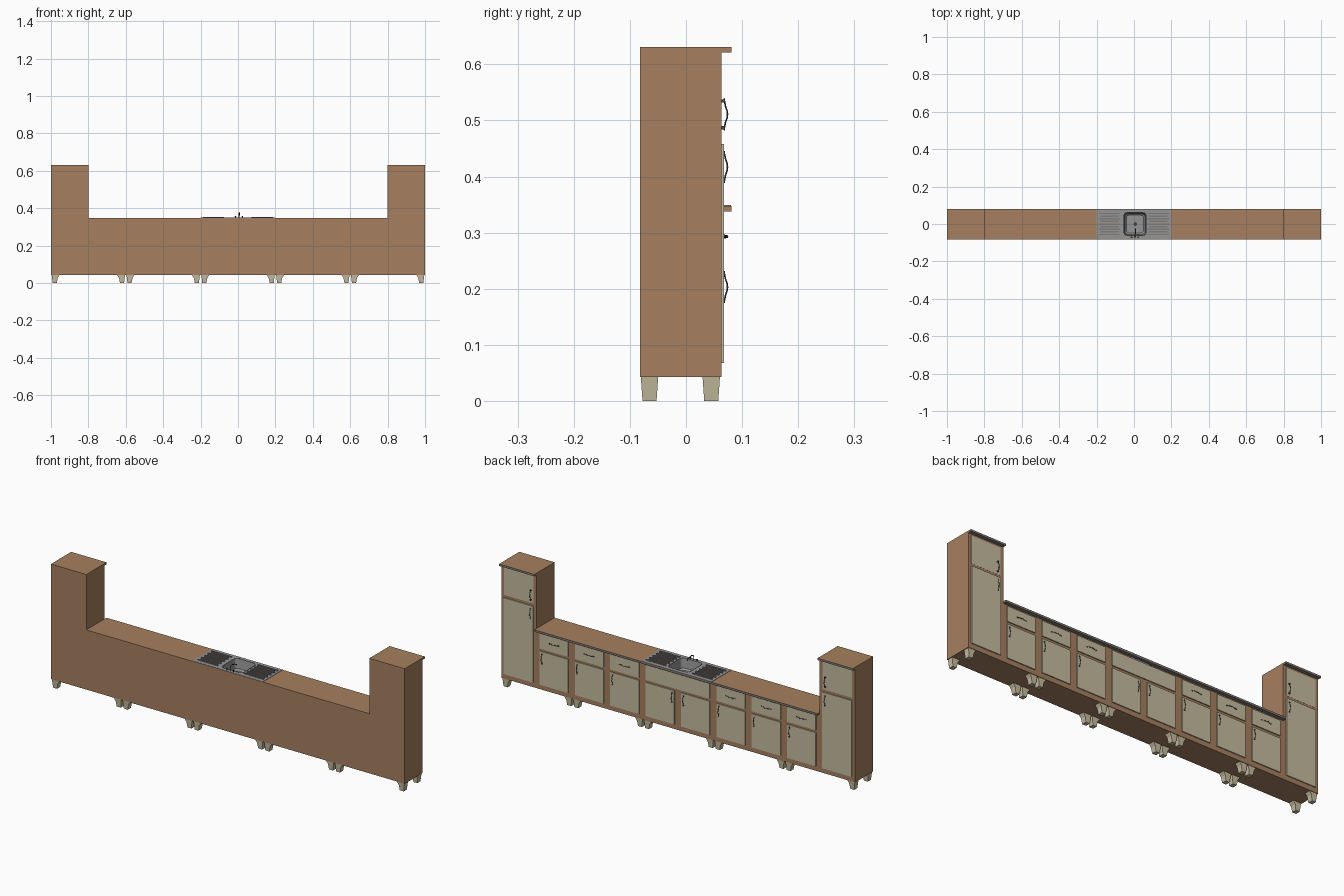
import bpy, bmesh, math
from mathutils import Vector

if "Cube" in bpy.data.objects:
    bpy.data.objects.remove(bpy.data.objects["Cube"])

def mat(name, c):
    m = bpy.data.materials.new(name)
    m.diffuse_color = (*c, 1)
    m.use_nodes = True
    m.node_tree.nodes["Principled BSDF"].inputs["Base Color"].default_value = m.diffuse_color
    return m

WOOD = mat("wood", (0.38, 0.215, 0.115))
CREAM = mat("cream", (0.56, 0.50, 0.345))
STEEL = mat("steel", (0.30, 0.30, 0.30))
EDGE = mat("edge_grey", (0.22, 0.20, 0.19))
DARK = mat("dark_metal", (0.07, 0.07, 0.075))

def finish(name, bm, *mats):
    bmesh.ops.recalc_face_normals(bm, faces=bm.faces)
    me = bpy.data.meshes.new(name)
    bm.to_mesh(me)
    bm.free()
    for m in mats:
        me.materials.append(m)
    ob = bpy.data.objects.new(name, me)
    bpy.context.collection.objects.link(ob)
    return ob

def box(name, x, y, z, *mats):
    bm = bmesh.new()
    bmesh.ops.create_cube(bm, size=1)
    for v in bm.verts:
        v.co = [a + (b - a) * (c + 0.5) for (a, b), c in zip((x, y, z), v.co)]
    ob = finish(name, bm, *mats)
    return ob

def prism(name, pts, ya, yb, *mats):
    """x-z outline extruded along y; ya and yb map z to a y position."""
    bm = bmesh.new()
    a = [bm.verts.new((x, ya(z), z)) for x, z in pts]
    b = [bm.verts.new((x, yb(z), z)) for x, z in pts]
    bm.faces.new(a)
    bm.faces.new(b)
    n = len(pts)
    for i in range(n):
        j = (i + 1) % n
        bm.faces.new((a[i], a[j], b[j], b[i]))
    return finish(name, bm, *mats)

def tube(name, pts, r, m):
    cu = bpy.data.curves.new(name, 'CURVE')
    cu.dimensions = '3D'
    cu.bevel_depth = r
    cu.bevel_resolution = 1
    cu.use_fill_caps = True
    sp = cu.splines.new('POLY')
    sp.points.add(len(pts) - 1)
    for p, c in zip(sp.points, pts):
        p.co = (*c, 1)
    cu.materials.append(m)
    ob = bpy.data.objects.new(name, cu)
    bpy.context.collection.objects.link(ob)
    return ob

def top_slab(name, x, z):
    ob = box(name, x, (-0.082, 0.081), z, WOOD, EDGE)
    for p in ob.data.polygons:
        if p.normal.y > 0.9 or p.normal.z < -0.9:
            p.material_index = 1
    return ob

# Carcass: low run between two tall ends
B = 0.043
body = prism("carcass", [(-1, B), (1, B), (1, 0.621), (0.8, 0.621), (0.8, 0.338),
                         (-0.8, 0.338), (-0.8, 0.621), (-1, 0.621)],
             lambda z: -0.082, lambda z: 0.063, WOOD)
worktop = top_slab("worktop", (-0.8, 0.8), (0.338, 0.348))
for side, x in (("left", (-1, -0.8)), ("right", (0.8, 1))):
    top_slab(side + "_tall_top", x, (0.621, 0.631))

# Opening for the sink bowl
cutter = box("bowl_cutter", (-0.061, 0.071), (-0.065, 0.065), (0.285, 0.37))
cutter.hide_render = True
cutter.hide_viewport = True
for ob in (body, worktop):
    mod = ob.modifiers.new("bowl_opening", 'BOOLEAN')
    mod.operation = 'DIFFERENCE'
    mod.object = cutter

# Bracket legs, four under each of five units
for u in range(5):
    for s in (-1, 1):
        corner = -0.8 + 0.4 * u + s * 0.2
        pts = [(corner - s * d, z) for d, z in
               ((0.004, B), (0.009, 0), (0.031, 0), (0.036, 0.027), (0.047, B))]
        for yc in (-0.065, 0.045):
            prism("leg", pts, lambda z: yc - 0.0125 - 0.003 * z / B,
                  lambda z: yc + 0.0125 + 0.003 * z / B, CREAM)

# Wavy pull handles
WAVE = [(-1, 0.0685, 0), (-0.85, 0.0685, 0.0025), (-0.5, 0.0705, -0.002), (-0.2, 0.0735, 0.0015),
        (0, 0.074, 0), (0.2, 0.0735, -0.0015), (0.5, 0.0705, 0.002), (0.85, 0.0685, -0.0025), (1, 0.0685, 0)]

def handle(x, z, vertical=True):
    h = 0.028 if vertical else 0.03
    if vertical:
        pts = [(x + w, y, z + t * h) for t, y, w in WAVE]
    else:
        pts = [(x + t * h, y, z + w) for t, y, w in WAVE]
    tube("pull_handle", pts, 0.0014, DARK)
    for t in (-0.85, 0.85):
        p = (x, z + t * h) if vertical else (x + t * h, z)
        box("handle_plate", (p[0] - 0.003, p[0] + 0.003), (0.062, 0.0695),
            (p[1] - 0.003, p[1] + 0.003), DARK)

def front(name, xc, half, z, y=0.068):
    box(name, (xc - half, xc + half), (0.06, y), z, CREAM)

# Tall end doors
for xc, hs in ((0.9, -1), (-0.9, 1)):
    front("tall_door", xc, 0.083, (0.068, 0.458))
    front("upper_door", xc, 0.083, (0.471, 0.612), 0.0637)
    for z in (0.417, 0.511):
        handle(xc + hs * 0.068, z)

# Base doors and drawers
for i in range(8):
    xc = -0.7 + 0.2 * i
    front("base_door", xc, 0.081, (0.068, 0.24))
    handle(xc + (-0.068 if i == 4 else 0.068), 0.203)
    if i not in (3, 4):
        front("drawer_front", xc, 0.081, (0.253, 0.33))
        handle(xc, 0.293, False)
front("sink_front", 0, 0.181, (0.253, 0.33))

# Sink plate with a rounded bowl
def rounded(cx, hx, hy, r, z, n=4):
    out = []
    for k, (sx, sy) in enumerate(((1, 1), (-1, 1), (-1, -1), (1, -1))):
        for i in range(n + 1):
            a = math.pi / 2 * (k + i / n)
            out.append((cx + sx * (hx - r) + r * math.cos(a), sy * (hy - r) + r * math.sin(a), z))
    return out

bm = bmesh.new()
def ring(pts):
    vs = [bm.verts.new(p) for p in pts]
    return vs, [bm.edges.new((vs[i], vs[(i + 1) % len(vs)])) for i in range(len(vs))]

def bridge(a, b):
    for i in range(len(a)):
        j = (i + 1) % len(a)
        bm.faces.new((a[i], a[j], b[j], b[i]))

rect = [(-0.2, -0.081), (0.197, -0.081), (0.197, 0.0805), (-0.2, 0.0805)]
outer, oe = ring([(x, y, 0.3495) for x, y in rect])
skirt, _ = ring([(x, y, 0.3475) for x, y in rect])
rim, re = ring(rounded(0.005, 0.059, 0.06, 0.018, 0.3495))
low, _ = ring(rounded(0.005, 0.054, 0.055, 0.018, 0.302))
floor, _ = ring(rounded(0.005, 0.046, 0.047, 0.014, 0.295))
bmesh.ops.triangle_fill(bm, edges=oe + re, use_beauty=True)
bridge(outer, skirt)
bridge(rim, low)
bridge(low, floor)
bm.faces.new(floor)
finish("sink", bm, STEEL)

# Bowl rim and drain
loop = rounded(0.005, 0.06, 0.061, 0.018, 0.350)
tube("bowl_rim", loop, 0.001, EDGE).data.splines[0].use_cyclic_u = True
bm = bmesh.new()
bmesh.ops.create_cone(bm, cap_ends=True, segments=16, radius1=0.009, radius2=0.008, depth=0.002)
bmesh.ops.translate(bm, verts=bm.verts, vec=(0.005, 0, 0.2962))
finish("drain", bm, DARK)

# Ridged drainers either side
for xa, xb in ((-0.188, -0.075), (0.073, 0.186)):
    for i in range(9):
        y = -0.056 + 0.014 * i
        inset = 0.008 * (i % 2)
        box("drainer_ridge", (xa + inset, xb - inset), (y - 0.0038, y + 0.0038),
            (0.349, 0.3525), EDGE)

# Tap with two side knobs
tube("tap_spout", [(0.005, -0.07, 0.348), (0.005, -0.07, 0.366), (0.006, -0.066, 0.374),
                   (0.007, -0.056, 0.377), (0.008, -0.04, 0.373), (0.009, -0.025, 0.366),
                   (0.009, -0.022, 0.361)], 0.0022, DARK)
for x in (-0.013, 0.023):
    tube("tap_knob", [(x, -0.07, 0.348), (x, -0.07, 0.358)], 0.0025, DARK)
    tube("tap_lever", [(x - 0.005, -0.07, 0.357), (x + 0.005, -0.07, 0.357)], 0.0015, DARK)
